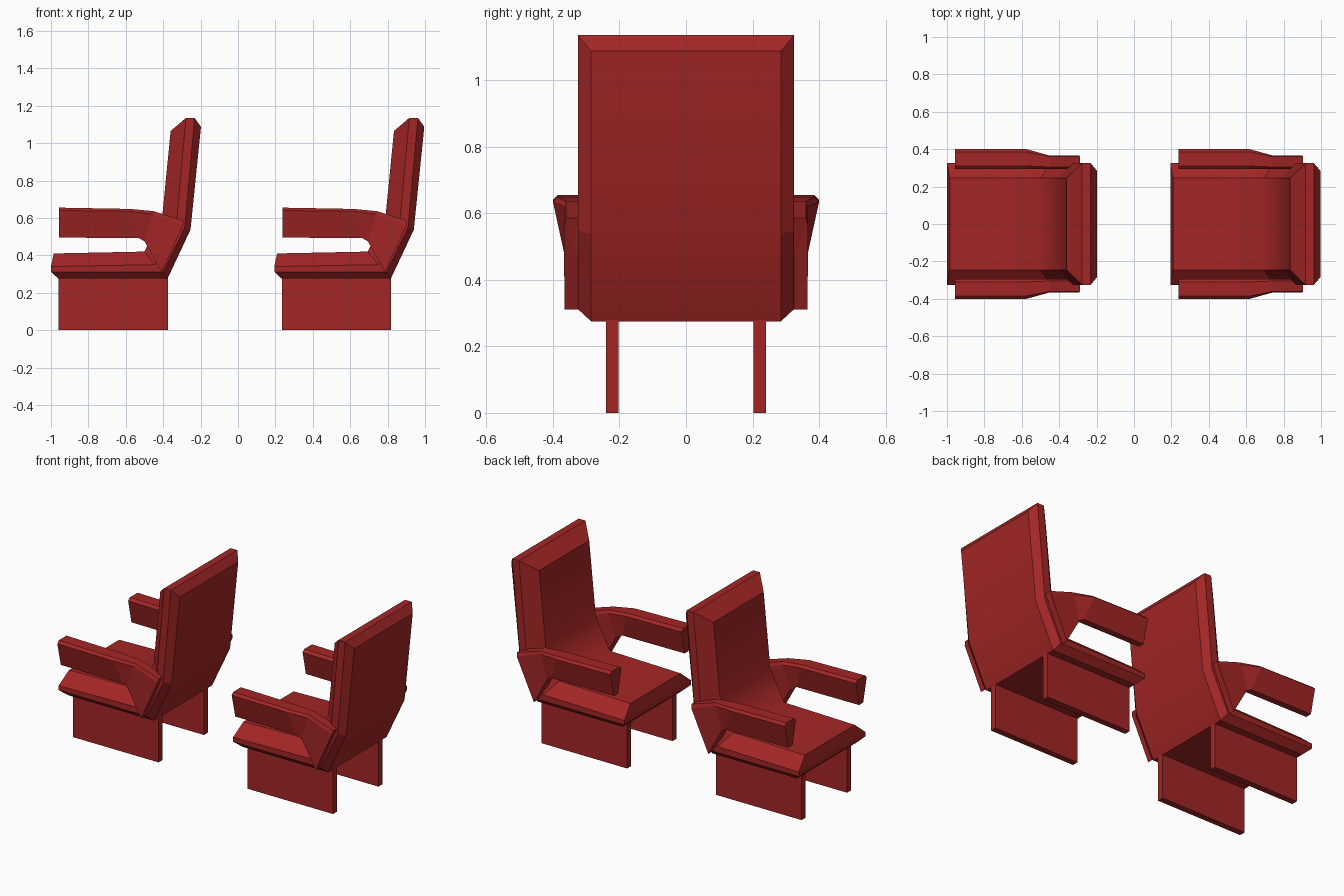
import bpy, bmesh

if "Cube" in bpy.data.objects:
    bpy.data.objects.remove(bpy.data.objects["Cube"])

red = bpy.data.materials.new("seat red")
red.diffuse_color = (0.37, 0.019, 0.019, 1)
red.use_nodes = True
red.node_tree.nodes["Principled BSDF"].inputs["Base Color"].default_value = red.diffuse_color


def loft(name, sections, smooth=()):
    """Skin closed sections; strips listed in smooth are (strip, section) pairs."""
    bm = bmesh.new()
    rings = [[bm.verts.new(p) for p in s] for s in sections]
    n = len(rings[0])
    smooth_faces = []
    for i in range(len(rings) - 1):
        for k in range(n):
            j = (k + 1) % n
            f = bm.faces.new((rings[i][k], rings[i][j], rings[i + 1][j], rings[i + 1][k]))
            if (k, i) in smooth:
                smooth_faces.append(f)
    # end caps, as stacked quads between mirrored point pairs
    for r in (rings[0], rings[-1]):
        for k in range(n // 2 - 1):
            bm.faces.new((r[k], r[k + 1], r[n - 2 - k], r[n - 1 - k]))
    bmesh.ops.recalc_face_normals(bm, faces=bm.faces[:])
    for f in smooth_faces:
        f.smooth = True
    me = bpy.data.meshes.new(name)
    bm.to_mesh(me)
    bm.free()
    me.materials.append(red)
    ob = bpy.data.objects.new(name, me)
    bpy.context.collection.objects.link(ob)
    return ob


def box(name, x0, x1, y0, y1, z0, z1):
    return loft(name, [[(x, y0, z0), (x, y0, z1), (x, y1, z1), (x, y1, z0)] for x in (x0, x1)])


# Seat shell: four layers (half width, x/z path from seat front to back top)
layers = [
    (0.285, [(-0.96, 0.275), (-0.377, 0.275), (-0.254, 0.537), (-0.198, 1.087)]),
    (0.325, [(-1.00, 0.312), (-0.40, 0.312), (-0.285, 0.548), (-0.232, 1.135)]),
    (0.325, [(-1.00, 0.340), (-0.445, 0.350), (-0.33, 0.565), (-0.278, 1.135)]),
    (0.245, [(-0.985, 0.41), (-0.50, 0.42), (-0.405, 0.61), (-0.36, 1.065)]),
]
shell = []
for i in range(4):
    half = [(p[i][0], -w, p[i][1]) for w, p in layers]
    shell.append(half + [(x, -y, z) for x, y, z in reversed(half)])
# strip 3 is the cushion surface, strip 7 the underside and back
shell_smooth = {(3, 0), (3, 1), (3, 2), (7, 1), (7, 2)}

# Armrest: sections of (x, y, z) from front end to the side panel
arm = [
    [(-0.957, 0.31, 0.655), (-0.957, 0.385, 0.655), (-0.957, 0.40, 0.64),
     (-0.957, 0.365, 0.495), (-0.957, 0.325, 0.495), (-0.957, 0.293, 0.64)],
    [(-0.575, 0.31, 0.648), (-0.575, 0.385, 0.648), (-0.575, 0.40, 0.635),
     (-0.53, 0.365, 0.492), (-0.53, 0.325, 0.492), (-0.575, 0.293, 0.635)],
    [(-0.45, 0.305, 0.636), (-0.45, 0.36, 0.636), (-0.455, 0.367, 0.62),
     (-0.50, 0.365, 0.475), (-0.50, 0.30, 0.475), (-0.455, 0.295, 0.62)],
    [(-0.29, 0.305, 0.585), (-0.29, 0.36, 0.585), (-0.293, 0.367, 0.562),
     (-0.408, 0.365, 0.31), (-0.408, 0.30, 0.31), (-0.293, 0.295, 0.562)],
]


def shift(sections, dx, sy=1):
    return [[(x + dx, y * sy, z) for x, y, z in s] for s in sections]


# Two identical chairs side by side
for n, dx in enumerate((0.0, 1.194)):
    loft(f"seat_shell_{n}", shift(shell, dx), shell_smooth)
    for side, sy in (("left", 1), ("right", -1)):
        loft(f"armrest_{side}_{n}", shift(arm, dx, sy))
        box(f"leg_panel_{side}_{n}", -0.96 + dx, -0.375 + dx, 0.203 * sy, 0.241 * sy, 0, 0.28)
